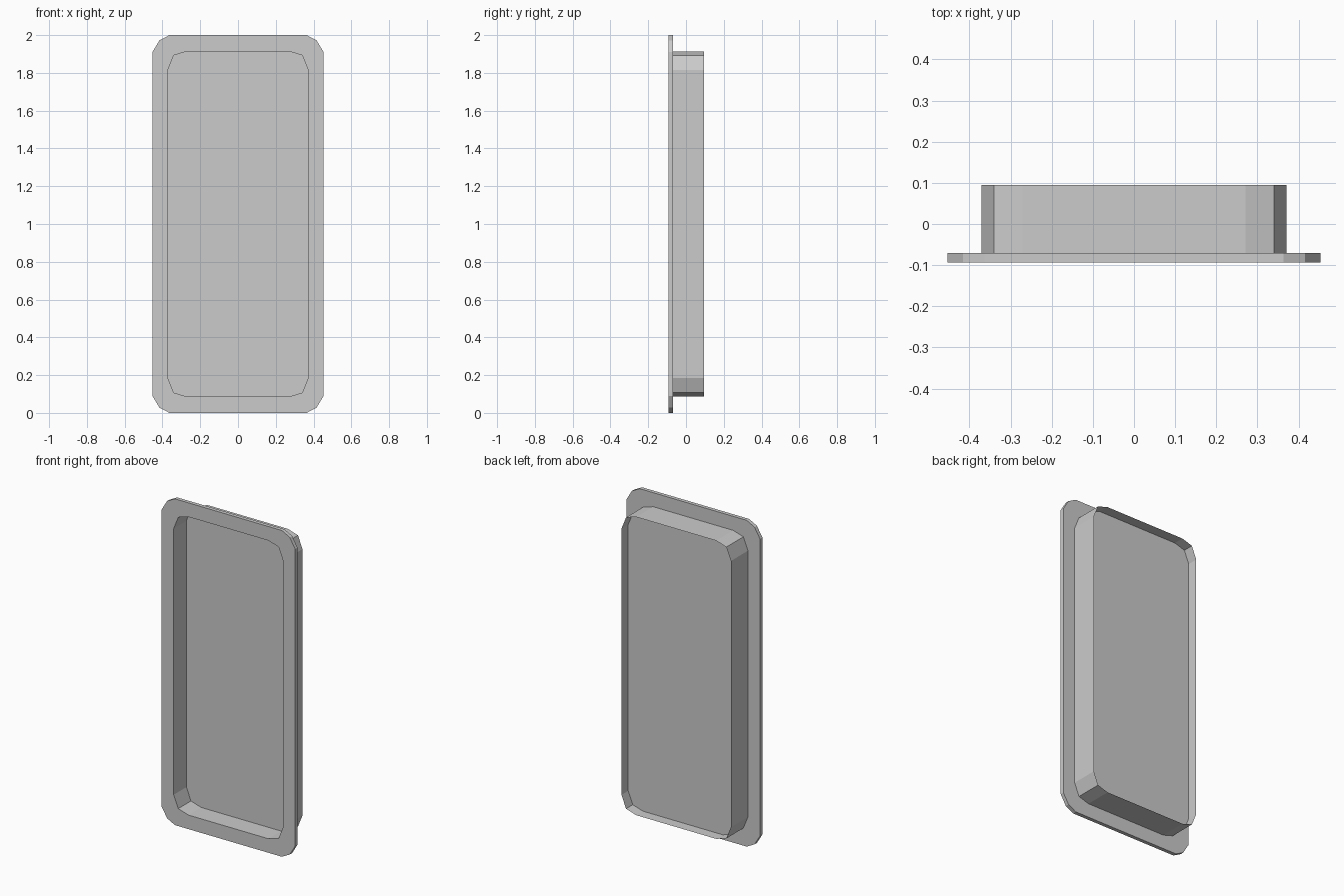
import bpy, bmesh

if "Cube" in bpy.data.objects:
    bpy.data.objects.remove(bpy.data.objects["Cube"])


def outline(half_w, half_h, cut_x, cut_z, mid_x, mid_z):
    """Rectangle around z = 1 with two-segment rounded corners (12 points)."""
    corner = [(half_w, half_h - cut_z), (half_w - mid_x, half_h - mid_z), (half_w - cut_x, half_h)]
    pts = []
    for sx, sz in ((1, 1), (-1, 1), (-1, -1), (1, -1)):
        run = corner if sx * sz > 0 else corner[::-1]
        pts += [(sx * x, 1 + sz * z) for x, z in run]
    return pts


OUTER = outline(0.453, 1.0, 0.09, 0.09, 0.037, 0.028)
INNER = outline(0.371, 0.914, 0.10, 0.098, 0.031, 0.021)
FRONT, FLANGE_BACK, PANEL, SLEEVE_BACK = -0.093, -0.07, 0.03, 0.095


def ring(bm, pts, y):
    return [bm.verts.new((x, y, z)) for x, z in pts]


def bridge(bm, a, b):
    n = len(a)
    for i in range(n):
        j = (i + 1) % n
        bm.faces.new((a[i], a[j], b[j], b[i]))


def finish(bm, name):
    bmesh.ops.recalc_face_normals(bm, faces=bm.faces)
    mesh = bpy.data.meshes.new(name)
    bm.to_mesh(mesh)
    bm.free()
    bpy.context.collection.objects.link(bpy.data.objects.new(name, mesh))


# flat flange frame with an open middle
bm = bmesh.new()
loops = [ring(bm, OUTER, FRONT), ring(bm, OUTER, FLANGE_BACK),
         ring(bm, INNER, FLANGE_BACK), ring(bm, INNER, FRONT)]
for k in range(4):
    bridge(bm, loops[k], loops[(k + 1) % 4])
finish(bm, "flange")

# thin sleeve behind the flange, open at both ends
bm = bmesh.new()
bridge(bm, ring(bm, INNER, FLANGE_BACK), ring(bm, INNER, SLEEVE_BACK))
finish(bm, "sleeve")

# thin pane set inside the sleeve, recessed from front and back
bm = bmesh.new()
bm.faces.new(ring(bm, INNER, PANEL))
finish(bm, "pane")
